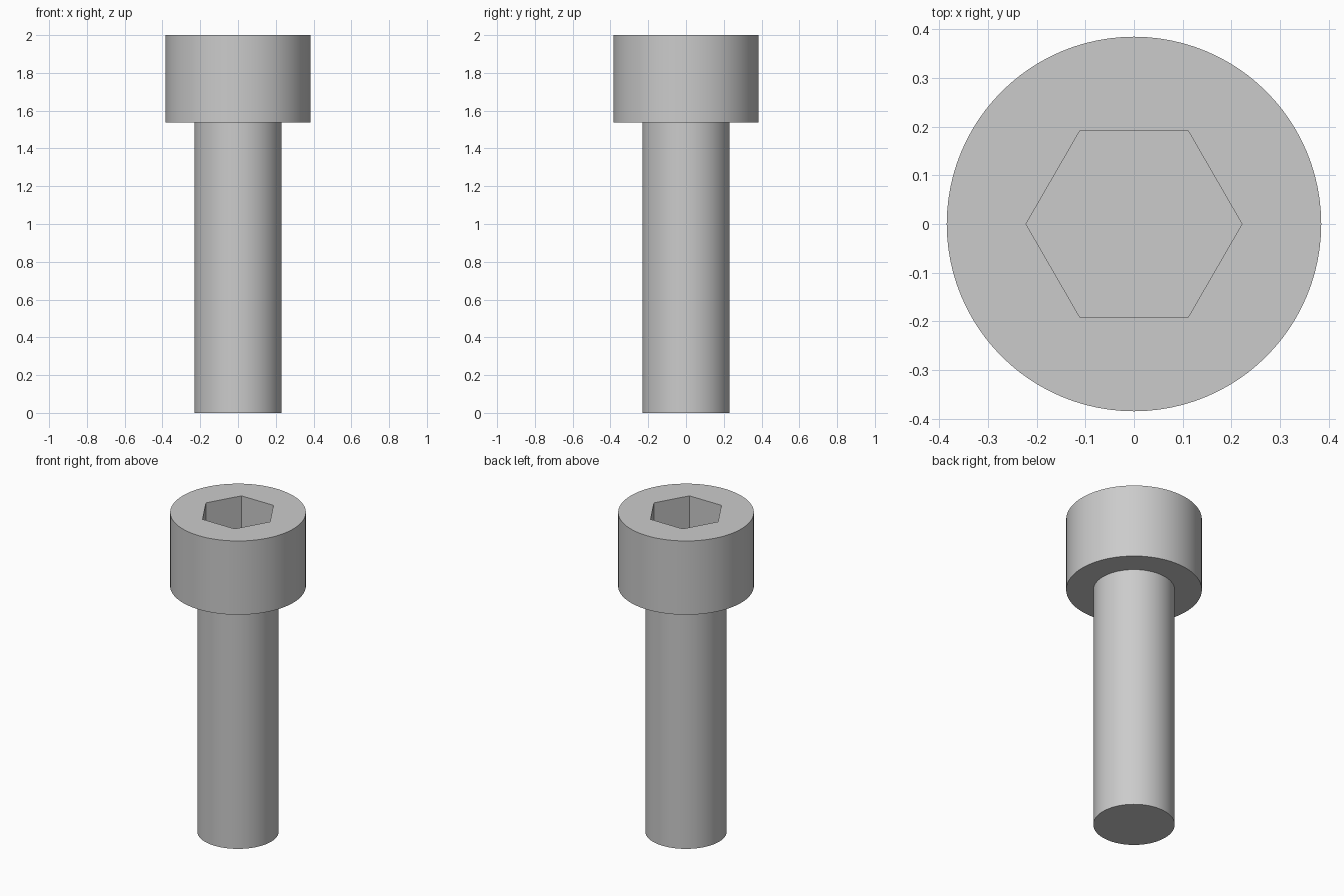
import bpy, bmesh
from math import cos, sin, tau, radians

cube = bpy.data.objects.get("Cube")
if cube:
    bpy.data.objects.remove(cube, do_unlink=True)

SHAFT_R, HEAD_R, SOCKET_R = 0.231, 0.385, 0.222
HEAD_Z, TOP_Z, SOCKET_DEPTH = 1.538, 2.0, 0.231
SIDES = 96

steel = bpy.data.materials.new("grey steel")
steel.use_nodes = True
colour = (0.6, 0.6, 0.6, 1)
steel.diffuse_color = colour
steel.node_tree.nodes["Principled BSDF"].inputs["Base Color"].default_value = colour

bm = bmesh.new()


def ring(radius, z, sides=SIDES):
    """Closed loop of vertices around the z axis."""
    return [bm.verts.new((radius * cos(tau * i / sides), radius * sin(tau * i / sides), z))
            for i in range(sides)]


def bridge(lower, upper):
    """Band of quads between two loops of equal count."""
    n = len(lower)
    for i in range(n):
        j = (i + 1) % n
        bm.faces.new((lower[i], lower[j], upper[j], upper[i]))


# Shaft, head underside and head wall
outline = [ring(SHAFT_R, 0), ring(SHAFT_R, HEAD_Z), ring(HEAD_R, HEAD_Z), ring(HEAD_R, TOP_Z)]
for lower, upper in zip(outline, outline[1:]):
    bridge(lower, upper)
bm.faces.new(outline[0])

# Hexagonal socket walls and floor
socket_rim = ring(SOCKET_R, TOP_Z, 6)
socket_floor = ring(SOCKET_R, TOP_Z - SOCKET_DEPTH, 6)
bridge(socket_rim, socket_floor)
bm.faces.new(socket_floor)

# Head top: each socket side fans out to its sixth of the rim
rim, part = outline[-1], SIDES // 6
for k in range(6):
    arc = [rim[(k * part + i) % SIDES] for i in range(part + 1)]
    bm.faces.new(arc + [socket_rim[(k + 1) % 6], socket_rim[k]])

bmesh.ops.recalc_face_normals(bm, faces=bm.faces)
mesh = bpy.data.meshes.new("socket_screw")
bm.to_mesh(mesh)
bm.free()
mesh.materials.append(steel)

screw = bpy.data.objects.new("socket_screw", mesh)
bpy.context.collection.objects.link(screw)
bpy.ops.object.select_all(action='DESELECT')
screw.select_set(True)
bpy.context.view_layer.objects.active = screw
bpy.ops.object.shade_smooth_by_angle(angle=radians(30))
